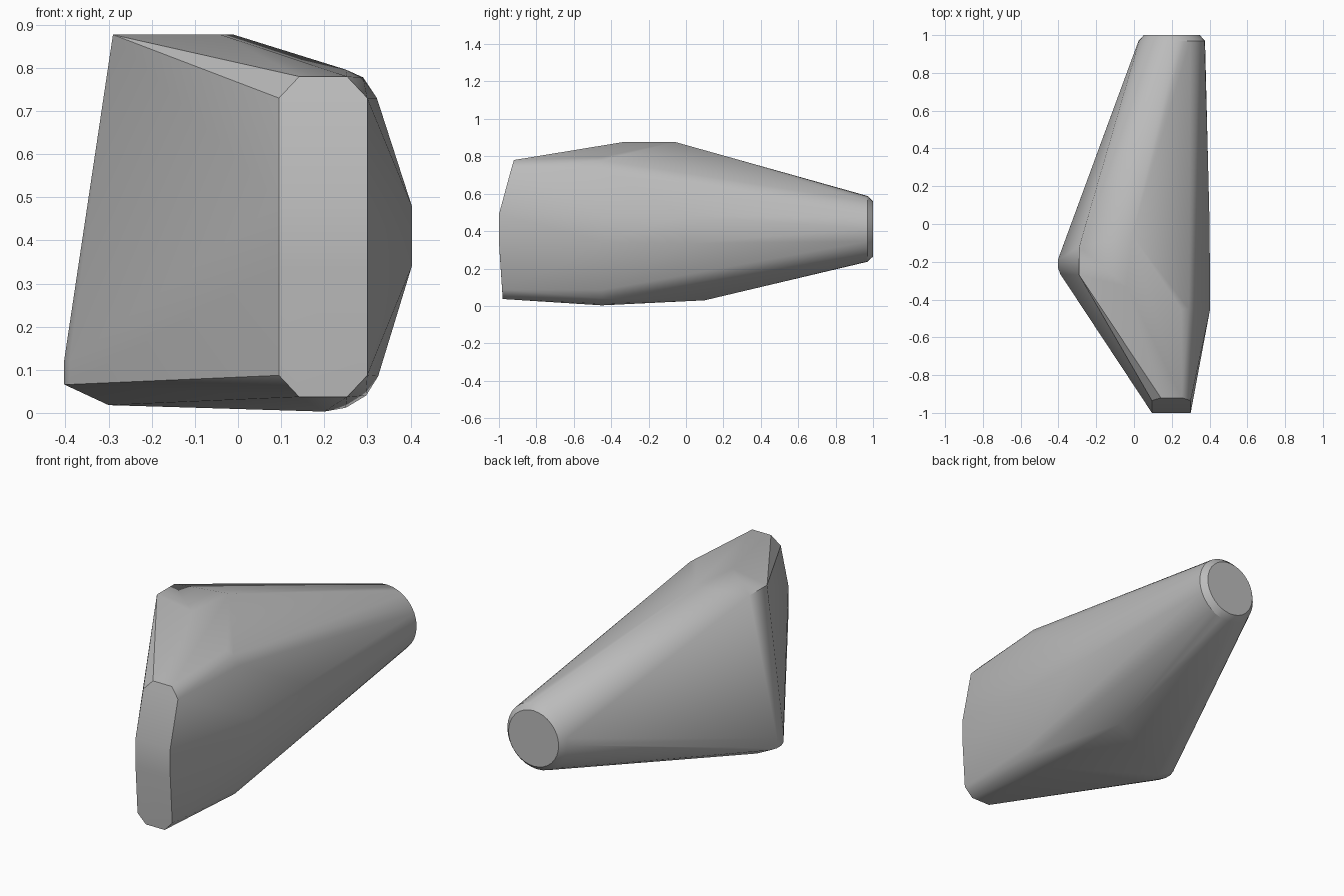
import bpy, bmesh, math

cube = bpy.data.objects.get("Cube")
if cube:
    bpy.data.objects.remove(cube, do_unlink=True)

grey = bpy.data.materials.new("plain grey")
grey.use_nodes = True
grey.diffuse_color = (0.5, 0.5, 0.5, 1)
grey.node_tree.nodes["Principled BSDF"].inputs["Base Color"].default_value = (0.5, 0.5, 0.5, 1)


def ring(cx, cz, radius, y, n=32):
    """Upright circle of points facing along y."""
    return [(cx + radius * math.cos(2 * math.pi * i / n), y,
             cz + radius * math.sin(2 * math.pi * i / n)) for i in range(n)]


points = []

# Bevelled round end at the back
points += ring(0.2, 0.412, 0.176, 0.97)
points += ring(0.2, 0.412, 0.148, 1.0)

# Tall chamfered end at the front, leaning back at top and bottom
for z, y, x0, x1 in [(0.78, -0.92, 0.142, 0.253), (0.73, -0.935, 0.095, 0.3),
                     (0.49, -1.0, 0.095, 0.3), (0.34, -1.0, 0.095, 0.3),
                     (0.087, -0.983, 0.095, 0.3), (0.037, -0.98, 0.142, 0.253)]:
    points += [(x0, y, z), (x1, y, z)]

# Flat patch on the top
points += [(-0.29, -0.12, 0.877), (-0.29, -0.27, 0.877),
           (-0.01, -0.06, 0.877), (-0.04, -0.33, 0.877)]

# Rounded lower corner on the right side
for angle in range(110, 251, 20):
    a = math.radians(angle)
    x, y = -0.295 + 0.11 * math.cos(a), -0.21 + 0.11 * math.sin(a)
    points += [(x, y, 0.066), (x, y, 0.12)]
points += [(-0.3, -0.17, 0.018), (-0.3, -0.25, 0.018)]

# Bulge on the left side with rounded upper and lower shoulders
for x, z in [(0.403, 0.48), (0.403, 0.34), (0.322, 0.73), (0.29, 0.778), (0.25, 0.796),
             (0.325, 0.085), (0.297, 0.04), (0.25, 0.012), (0.2, 0.003)]:
    points.append((x, -0.45, z))
points += [(0.4, 0.0, 0.48), (0.4, 0.0, 0.335), (0.17, 0.1, 0.03)]

# Wrap the sections in one convex skin
bm = bmesh.new()
for p in points:
    bm.verts.new(p)
hull = bmesh.ops.convex_hull(bm, input=bm.verts[:])
loose = [v for v in bm.verts if not v.link_faces]
bmesh.ops.delete(bm, geom=loose, context='VERTS')
bmesh.ops.dissolve_limit(bm, angle_limit=math.radians(1), verts=bm.verts[:], edges=bm.edges[:])
bmesh.ops.recalc_face_normals(bm, faces=bm.faces[:])
mesh = bpy.data.meshes.new("tapered_body")
bm.to_mesh(mesh)
bm.free()
mesh.materials.append(grey)

body = bpy.data.objects.new("tapered_body", mesh)
bpy.context.collection.objects.link(body)
bpy.context.view_layer.objects.active = body
body.select_set(True)
bpy.ops.object.shade_smooth_by_angle(angle=math.radians(30))
